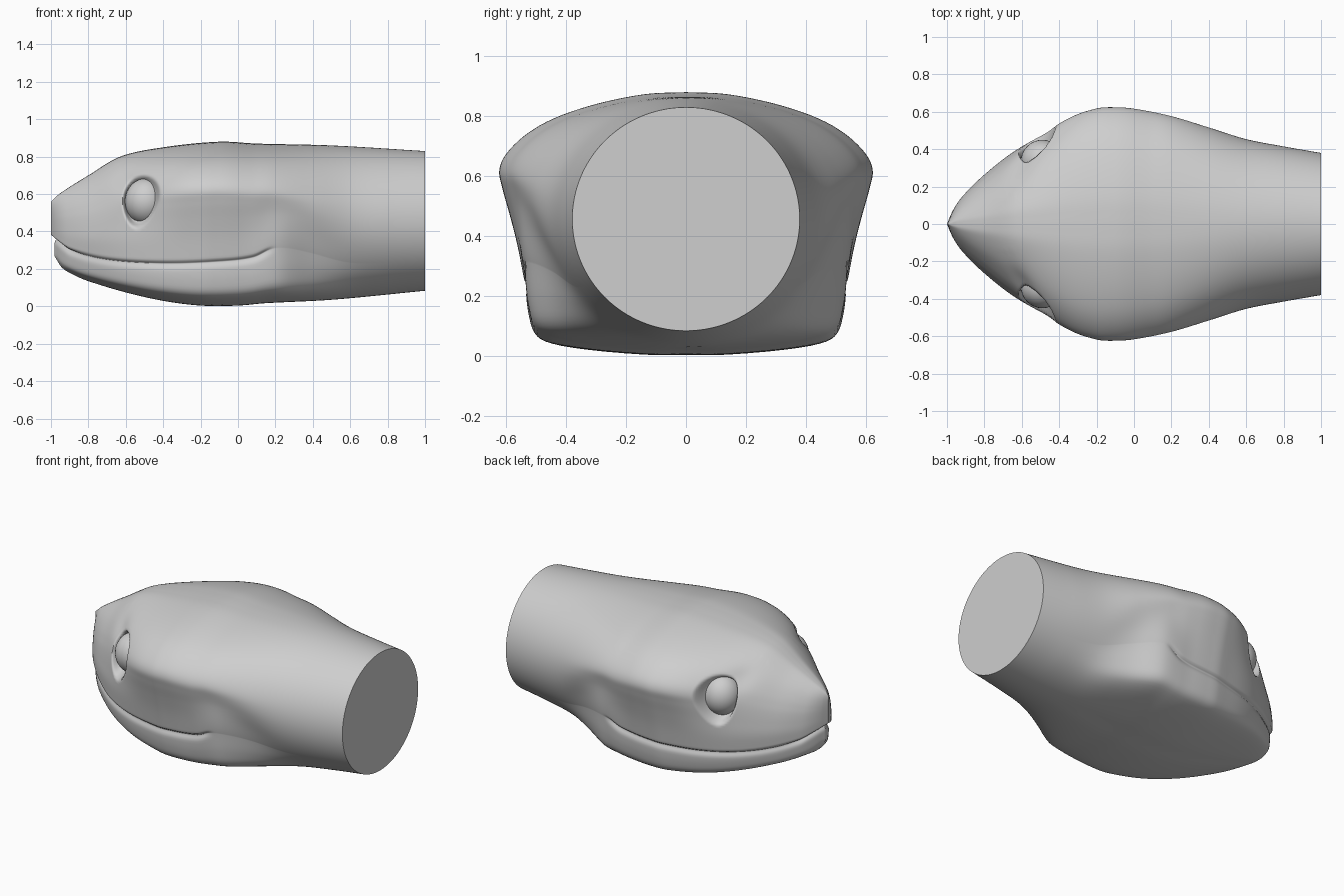
import bpy, bmesh, math
from mathutils import Vector

if "Cube" in bpy.data.objects:
    bpy.data.objects.remove(bpy.data.objects["Cube"])


def smooth(a, b, x):
    t = max(0, min(1, (x - a) / (b - a)))
    return t * t * (3 - 2 * t)


def table(pts, x):
    """Smooth cubic interpolation through (x, value) pairs."""
    n = len(pts)
    slope = [(pts[min(i + 1, n - 1)][1] - pts[max(i - 1, 0)][1]) /
             (pts[min(i + 1, n - 1)][0] - pts[max(i - 1, 0)][0]) for i in range(n)]
    i = max(j for j in range(n - 1) if x >= pts[j][0] or j == 0)
    (x0, a), (x1, b) = pts[i], pts[i + 1]
    h = x1 - x0
    t = (x - x0) / h
    return ((2*t**3 - 3*t*t + 1) * a + (t**3 - 2*t*t + t) * h * slope[i]
            + (3*t*t - 2*t**3) * b + (t**3 - t*t) * h * slope[i + 1])


# Outlines along the length of the head
WIDTH = [(-1, 0), (-.97, .07), (-.92, .145), (-.8, .265), (-.6, .43), (-.4, .55), (-.2, .618),
         (-.1, .625), (0, .618), (.2, .58), (.4, .52), (.6, .455), (.8, .415), (1, .38)]
TOP = [(-1, .56), (-.95, .605), (-.8, .70), (-.63, .80), (-.4, .85), (-.1, .88), (.1, .87),
       (.5, .86), (1, .83)]
BOTTOM = [(-1, .27), (-.96, .21), (-.9, .175), (-.8, .135), (-.6, .075), (-.4, .03), (-.2, .005),
          (0, .005), (.15, .018), (.5, .035), (1, .083)]
MOUTH = [(-1, .37), (-.97, .345), (-.9, .30), (-.7, .25), (-.4, .23), (-.1, .24), (.08, .262),
         (.19, .31), (.35, .32), (1, .3)]
# How round the section is, for the jaw and for the skull
ROUND_JAW = [(-1, .05), (-.2, 0), (.1, 0), (.24, .04), (.4, .33), (.6, .83), (.8, .97), (1, 1)]
ROUND_SKULL = [(-1, .05), (-.3, .03), (-.1, .08), (.1, .22), (.3, .5), (.5, .82), (.7, .97), (1, 1)]

# Half cross-sections (width share, height share) below and above the mouth
JAW = [(0, 0), (.19, .0), (.48, .06), (.7, .15), (.8, .28), (.84, .57), (.86, 1)]
SKULL = [(.86, 0), (.9, .2), (.94, .36), (.98, .5), (1, .6), (.96, .69), (.85, .79), (.7, .87),
         (.48, .94), (.22, .99), (0, 1)]
# Width shares of the snout at the same skull points, widest at the lip
SNOUT = [.98, 1, .96, .9, .83, .75, .63, .5, .34, .17, 0]


def profile(pts, t):
    s = t * (len(pts) - 1)
    return [table([(i, p[k]) for i, p in enumerate(pts)], s) for k in (0, 1)]


SAMPLES = [('jaw', 1 - (1 - i / 26) ** 1.7) for i in range(27)]
SAMPLES += [('skull', (i / 56) ** 1.4) for i in range(1, 57)]
SHAPES = []
for part, t in SAMPLES:
    fw, fz = profile(JAW if part == 'jaw' else SKULL, t)
    SHAPES.append((fw, fz, fw * 1.12 if part == 'jaw' else table(list(enumerate(SNOUT)), t * 10)))
EYE = Vector((-.49, .335, .56))


def half_ring(x):
    w, top, bot, mouth = table(WIDTH, x), table(TOP, x), table(BOTTOM, x), table(MOUTH, x)
    e_jaw, e_skull = table(ROUND_JAW, x), table(ROUND_SKULL, x)
    front = 1 - smooth(-1, -.8, x)
    snout = 1 - smooth(-.85, -.25, x)
    groove = .015 * (1 - smooth(.12, .21, x))
    jowl = .08 * math.exp(-((x - .23) / .16) ** 2)
    ring = []
    for (part, t), (fw, fz, fs) in zip(SAMPLES, SHAPES):
        e = e_jaw
        if part == 'jaw':
            z, ang = bot + fz * (mouth - bot), -90 + 55 * t
            fw *= 1 + jowl
        else:
            z, ang = mouth + fz * (top - mouth), -35 + 125 * t
            e += (e_skull - e_jaw) * smooth(0, .5, t)
            fw *= 1 + jowl * (1 - smooth(0, .3, t))
        ang = math.radians(ang)
        # blend the head section into the snout and the round neck
        fw += (fs - fw) * snout
        y = w * ((1 - e) * fw + e * math.cos(ang))
        ze = (top + bot) / 2 + (top - bot) / 2 * math.sin(ang)
        k = e * smooth(-.3, .1, x)
        z = (1 - k) * z + k * ze
        px = x
        # mouth crease and set-back lower jaw
        dz = z - mouth
        cut = groove * math.exp(-(dz / (.02 if dz < 0 else .008)) ** 2)
        y = max(0, y - cut * min(1, w / .15))
        px += cut * front + (.018 * front if part == 'jaw' else 0)
        # teardrop eye socket and brow hollow
        u = px + .52 + .12 * (.56 - z)
        v = (z - .56) / .122
        r = math.hypot(u / (.084 + .014 * v), v)
        if z > mouth and y > .15:
            y -= .08 * (1 - smooth(.8, 1.2, r))
            y -= .02 * math.exp(-((px + .6) / .07) ** 2 - ((z - .68) / .06) ** 2)
        ring.append((px, max(0, y), z))
    return ring


# Head and neck
bm = bmesh.new()
stations = [-1 + .02 * i / 5 for i in range(5)] + [-.98 + .0125 * i for i in range(101)]
stations += [.27 + .73 * i / 30 for i in range(31)]
stations += [-.67375 + .0125 * i for i in range(26)]
stations = sorted(set(round(s, 4) for s in stations))
rings = []
for x in stations:
    half = half_ring(x)
    pts = half + [(px, -y, z) for px, y, z in half[-2:0:-1]]
    rings.append([bm.verts.new(p) for p in pts])
n = len(rings[0])
for a, b in zip(rings, rings[1:]):
    for i in range(n):
        bm.faces.new((a[i], a[(i + 1) % n], b[(i + 1) % n], b[i]))
bm.faces.new(rings[-1])
bmesh.ops.remove_doubles(bm, verts=bm.verts, dist=.0003)
bmesh.ops.recalc_face_normals(bm, faces=bm.faces)

grey = bpy.data.materials.new("plain grey")
grey.diffuse_color = (.62, .62, .62, 1)
grey.use_nodes = True
grey.node_tree.nodes["Principled BSDF"].inputs["Base Color"].default_value = grey.diffuse_color


def finish(bm, name, angle):
    me = bpy.data.meshes.new(name)
    bm.to_mesh(me)
    bm.free()
    ob = bpy.data.objects.new(name, me)
    bpy.context.collection.objects.link(ob)
    me.materials.append(grey)
    bpy.ops.object.select_all(action='DESELECT')
    ob.select_set(True)
    bpy.context.view_layer.objects.active = ob
    bpy.ops.object.shade_smooth_by_angle(angle=math.radians(angle))
    return ob


finish(bm, "head", 72)

# Eyeballs
for side, name in ((1, "left_eye"), (-1, "right_eye")):
    bm = bmesh.new()
    bmesh.ops.create_uvsphere(bm, u_segments=32, v_segments=20, radius=.115)
    bmesh.ops.scale(bm, verts=bm.verts, vec=(1, 1, 1.08))
    bmesh.ops.translate(bm, verts=bm.verts, vec=(EYE.x, EYE.y * side, EYE.z))
    finish(bm, name, 60)
